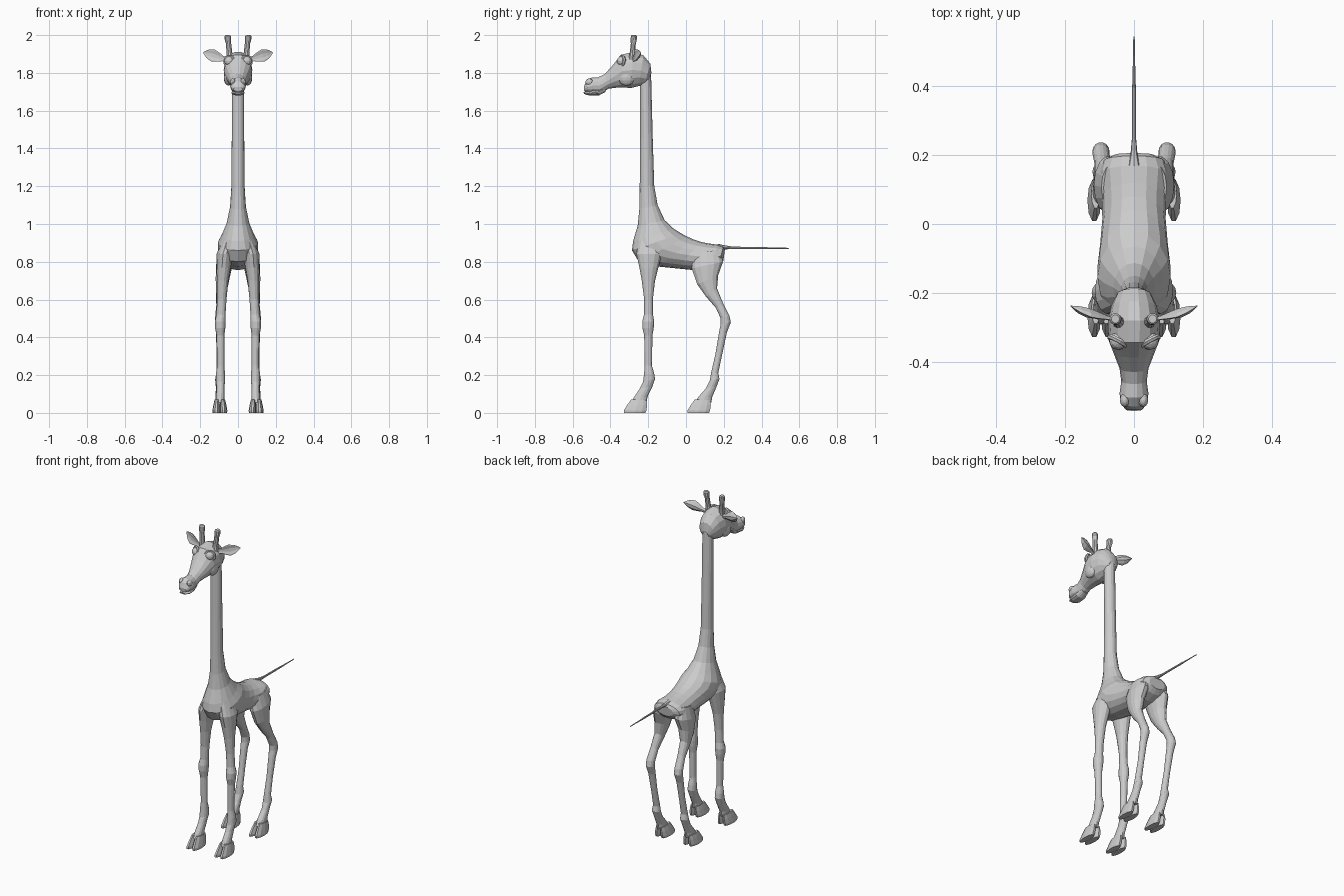
import bpy, bmesh, math
from mathutils import Vector, Matrix


def finish(name, bm, mirror=False):
    bmesh.ops.recalc_face_normals(bm, faces=bm.faces)
    me = bpy.data.meshes.new(name)
    bm.to_mesh(me)
    bm.free()
    ob = bpy.data.objects.new(name, me)
    bpy.context.collection.objects.link(ob)
    if mirror:
        ob.modifiers.new("mirror", 'MIRROR')
    return ob


def loft(bm, rings, n=14, cup=0.0):
    """Skin rings given as (centre, u vector, v vector); cup bends the rim along -y."""
    loops = []
    for c, u, v in rings:
        loop = []
        for i in range(n):
            a = 2 * math.pi * i / n
            p = Vector(c) + Vector(u) * math.cos(a) + Vector(v) * math.sin(a)
            p.y -= cup * Vector(u).length * math.cos(a) ** 2
            loop.append(bm.verts.new(p))
        loops.append(loop)
    for a, b in zip(loops, loops[1:]):
        for i in range(n):
            j = (i + 1) % n
            bm.faces.new((a[i], a[j], b[j], b[i]))
    bm.faces.new(loops[0])
    bm.faces.new(loops[-1])


def profile(rows, dx=0.0, dy=0.0):
    """Side-view rows (y1, z1, y2, z2, x centre, x half-width) to loft rings."""
    return [((x + dx, (y1 + y2) / 2 + dy, (z1 + z2) / 2), (w, 0, 0),
             (0, (y2 - y1) / 2, (z2 - z1) / 2)) for y1, z1, y2, z2, x, w in rows]


def build(name, rows, mirror=False, n=14):
    bm = bmesh.new()
    loft(bm, profile(rows), n)
    return finish(name, bm, mirror)


# Neck and torso in one sweep
build("neck_and_torso", [
    (-.243, 1.78, -.185, 1.80, 0, .032), (-.243, 1.45, -.176, 1.45, 0, .033),
    (-.245, 1.20, -.168, 1.20, 0, .035), (-.247, 1.08, -.150, 1.10, 0, .042),
    (-.256, .99, -.113, 1.02, 0, .060), (-.280, .91, -.065, .975, 0, .086),
    (-.286, .86, -.025, .950, 0, .106), (-.250, .80, .005, .934, 0, .106),
    (-.150, .775, .040, .918, 0, .098), (-.050, .765, .080, .905, 0, .092),
    (.040, .756, .120, .897, 0, .094), (.120, .760, .170, .890, 0, .100),
    (.172, .780, .198, .880, 0, .088), (.198, .805, .206, .865, 0, .055)], n=16)

# Legs, right side mirrored to the left
build("front_legs", [
    (-.25, .92, -.13, .92, .050, .030), (-.264, .84, -.125, .84, .070, .044),
    (-.248, .77, -.145, .77, .076, .038), (-.235, .70, -.163, .70, .081, .030),
    (-.222, .60, -.175, .60, .086, .025), (-.223, .52, -.174, .52, .090, .024),
    (-.232, .485, -.168, .485, .094, .029), (-.232, .45, -.170, .45, .094, .027),
    (-.222, .41, -.177, .41, .093, .021), (-.219, .25, -.180, .25, .091, .019),
    (-.223, .205, -.168, .21, .093, .024), (-.228, .165, -.163, .18, .093, .025),
    (-.245, .13, -.177, .14, .093, .021), (-.275, .085, -.203, .085, .094, .023),
    (-.292, .055, -.207, .055, .095, .025)], True)
build("hind_legs", [
    (.035, .84, .180, .865, .055, .040), (.028, .765, .198, .80, .073, .044),
    (.058, .68, .172, .73, .082, .036), (.105, .615, .165, .66, .088, .028),
    (.158, .555, .195, .585, .092, .023), (.183, .50, .230, .515, .096, .025),
    (.183, .47, .238, .48, .096, .025), (.175, .43, .217, .425, .096, .021),
    (.155, .31, .191, .305, .095, .018), (.133, .215, .171, .21, .095, .020),
    (.125, .17, .178, .18, .096, .025), (.105, .13, .163, .14, .096, .021),
    (.065, .085, .140, .085, .096, .023), (.045, .055, .135, .055, .096, .025)], True)

# Cloven hooves: two toes each
for name, dy in (("front_hooves", 0.0), ("hind_hooves", .337)):
    bm = bmesh.new()
    for dx in (-.015, .015):
        loft(bm, profile([
            (-.292, .072, -.206, .066, .096, .013), (-.312, .045, -.203, .04, .096 + dx * .15, .017),
            (-.331, .015, -.207, .012, .096 + dx * .3, .020),
            (-.331, 0, -.212, 0, .096 + dx * .3, .019)], dx, dy), 10)
    finish(name, bm, True)

# Head from the back of the skull to the nose
build("head", [
    (-.197, 1.755, -.183, 1.80, 0, .025), (-.220, 1.738, -.188, 1.85, 0, .050),
    (-.250, 1.728, -.225, 1.895, 0, .066), (-.290, 1.718, -.280, 1.913, 0, .076),
    (-.330, 1.720, -.345, 1.898, 0, .074), (-.370, 1.720, -.388, 1.842, 0, .058),
    (-.410, 1.715, -.430, 1.795, 0, .042), (-.450, 1.690, -.465, 1.778, 0, .037),
    (-.480, 1.690, -.505, 1.775, 0, .042), (-.515, 1.695, -.530, 1.755, 0, .038),
    (-.538, 1.702, -.541, 1.725, 0, .024)])

# Lower lip
build("lower_lip", [
    (-.425, 1.70, -.43, 1.73, 0, .025), (-.460, 1.681, -.47, 1.72, 0, .033),
    (-.510, 1.680, -.515, 1.705, 0, .034), (-.540, 1.688, -.543, 1.698, 0, .020)], n=12)


def balls(name, centre, scale, radius):
    bm = bmesh.new()
    bmesh.ops.create_uvsphere(bm, u_segments=12, v_segments=8, radius=radius,
                              matrix=Matrix.Translation(centre) @ Matrix.Diagonal((*scale, 1)))
    finish(name, bm, True)


balls("nostrils", (.027, -.512, 1.752), (.8, 1.1, 1), .018)
balls("eyes", (.046, -.340, 1.862), (1, 1, 1), .026)
balls("cheeks", (.050, -.315, 1.775), (.75, 1.3, 1.25), .034)

# Eyelid rims: closed tube around each eye
bm = bmesh.new()
facing = Vector((.55, -1, .15)).normalized()
side = facing.cross(Vector((0, 0, 1))).normalized()
up = side.cross(facing)
ring = []
for i in range(14):
    a = 2 * math.pi * i / 14
    out = side * math.cos(a) + up * math.sin(a)
    c = Vector((.047, -.341, 1.862)) + out * Vector((.027, .027, .024)).x
    ring.append([bm.verts.new(c + (out * math.cos(b) + facing * math.sin(b)) * .008)
                 for b in (k * math.pi / 3 for k in range(6))])
for i in range(14):
    for k in range(6):
        p, q, m = ring[i], ring[(i + 1) % 14], (k + 1) % 6
        bm.faces.new((p[k], q[k], q[m], p[m]))
finish("eyelids", bm, True)

# Horns with blunt tips
bm = bmesh.new()
loft(bm, [((x, y, z), (r, 0, 0), (0, r, 0)) for x, y, z, r in (
    (.042, -.287, 1.86, .020), (.046, -.283, 1.91, .015), (.050, -.279, 1.955, .014),
    (.053, -.277, 1.975, .017), (.054, -.276, 1.994, .017), (.054, -.276, 2.0, .012))], 10)
finish("horns", bm, True)

# Cupped leaf-shaped ears
bm = bmesh.new()
base, tip = Vector((.055, -.278, 1.868)), Vector((.184, -.238, 1.908))
loft(bm, [(base.lerp(tip, t), Vector((-.25, 0, 1)) * h, (0, .35 * h, 0)) for t, h in (
    (0, .012), (.2, .014), (.4, .025), (.6, .032), (.8, .024), (.92, .012), (1, .002))], 10, .5)
finish("ears", bm, True)

# Tail
build("tail", [
    (.17, .868, .17, .895, 0, .018), (.205, .866, .205, .887, 0, .010),
    (.25, .867, .25, .880, 0, .006), (.42, .867, .42, .878, 0, .005),
    (.44, .868, .44, .876, 0, .004), (.545, .869, .545, .874, 0, .002)], n=8)
